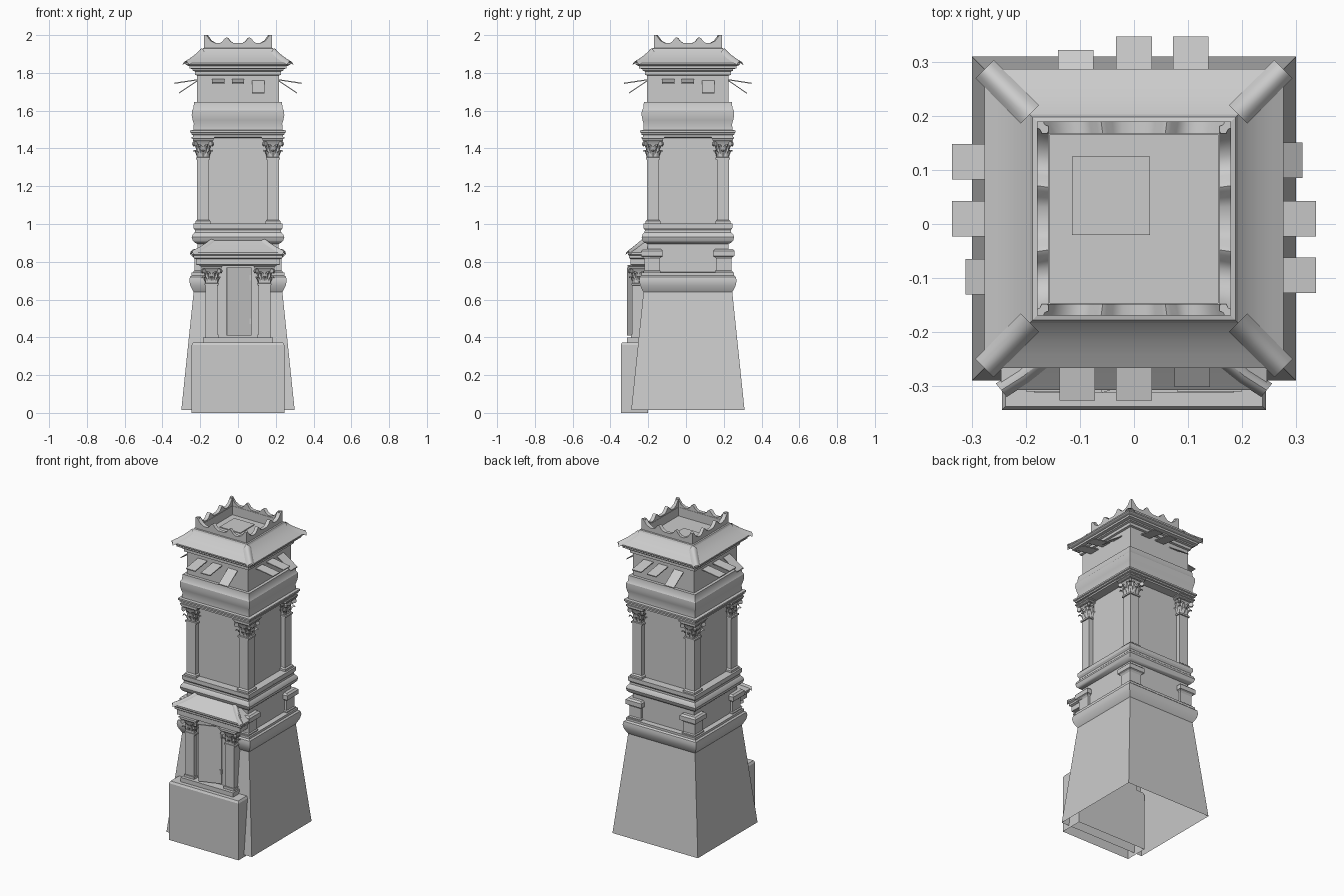
import bpy, bmesh, math
from mathutils import Matrix, Vector

if "Cube" in bpy.data.objects:
    bpy.data.objects.remove(bpy.data.objects["Cube"])

CY = 0.01  # tower axis in y


def finish(name, verts, faces, angle=None):
    me = bpy.data.meshes.new(name)
    me.from_pydata([tuple(v) for v in verts], [], faces)
    bm = bmesh.new()
    bm.from_mesh(me)
    bmesh.ops.recalc_face_normals(bm, faces=bm.faces)
    bm.to_mesh(me)
    bm.free()
    ob = bpy.data.objects.new(name, me)
    bpy.context.collection.objects.link(ob)
    if angle:
        bpy.ops.object.select_all(action='DESELECT')
        ob.select_set(True)
        bpy.context.view_layer.objects.active = ob
        bpy.ops.object.shade_smooth_by_angle(angle=math.radians(angle))
    return ob


def loft(name, rings, bottom=False, top=False, angle=None):
    """Stack of rectangles (x0, x1, y0, y1, z)."""
    v, f = [], []
    for x0, x1, y0, y1, z in rings:
        v += [(x0, y0, z), (x1, y0, z), (x1, y1, z), (x0, y1, z)]
    for i in range(len(rings) - 1):
        for j in range(4):
            k = (j + 1) % 4
            f.append((4*i + j, 4*i + k, 4*i + 4 + k, 4*i + 4 + j))
    if bottom:
        f.append((3, 2, 1, 0))
    if top:
        n = len(v) - 4
        f.append((n, n + 1, n + 2, n + 3))
    return finish(name, v, f, angle)


def tower(name, profile, x=0, y=CY, **kw):
    return loft(name, [(x - h, x + h, y - h, y + h, z) for h, z in profile], **kw)


def box(name, x0, x1, y0, y1, z0, z1):
    return loft(name, [(x0, x1, y0, y1, z0), (x0, x1, y0, y1, z1)], True, True)


def turned(ob, k):
    """Linked copy turned k quarter turns about the tower axis."""
    c = bpy.data.objects.new(ob.name, ob.data)
    bpy.context.collection.objects.link(c)
    c.matrix_world = (Matrix.Translation((0, CY, 0)) @ Matrix.Rotation(k*math.pi/2, 4, 'Z')
                      @ Matrix.Translation((0, -CY, 0)) @ ob.matrix_basis)
    return c


def ridge(name, pts, sx, sy, w):
    """Rounded hip tile strip along pts."""
    v, f, n = [], [], 7
    d = Vector((-sy, sx, 0)).normalized()
    for p in pts:
        for i in range(n):
            t = -1 + 2*i/(n - 1)
            v.append(Vector(p) + d*t*w + Vector((0, 0, 0.009 - 0.02*t*t)))
    for i in range(len(pts) - 1):
        for j in range(n - 1):
            a = i*n + j
            f.append((a, a + 1, a + n + 1, a + n))
    return finish(name, v, f, 40)


# Tower shell, bottom to top
tower('battered_base', [(.30, .015), (.235, .64)])
tower('base_moulding', [(.235, .64), (.241, .65), (.253, .675), (.258, .70), (.254, .72),
                        (.245, .728), (.245, .742), (.215, .745)], angle=30)
tower('lower_wall', [(.215, .74), (.215, .91)])
tower('middle_moulding', [(.215, .895), (.228, .90), (.24, .912), (.245, .93), (.24, .945),
                          (.229, .956), (.228, .968), (.236, .98), (.236, 1.002), (.185, 1.003)], angle=30)
tower('column_stage_wall', [(.188, 1.0), (.188, 1.465)])
tower('upper_moulding', [(.185, 1.455), (.238, 1.46), (.238, 1.47), (.246, 1.473), (.246, 1.482),
                         (.253, 1.485), (.253, 1.495), (.236, 1.498), (.234, 1.53), (.24, 1.55),
                         (.245, 1.575), (.244, 1.60), (.236, 1.612), (.233, 1.645), (.215, 1.646)], angle=30)
tower('watch_room_wall', [(.216, 1.64), (.216, 1.80)])
tower('eaves', [(.21, 1.785), (.228, 1.79), (.228, 1.808), (.24, 1.812), (.24, 1.82), (.258, 1.824),
                (.258, 1.836), (.27, 1.84), (.277, 1.845), (.277, 1.853)])
roof = [(.277, 1.853), (.252, 1.868), (.227, 1.886), (.207, 1.904), (.193, 1.92)]
tower('roof', roof, angle=30)
tower('roof_terrace', [(.193, 1.92), (.188, 1.93), (.18, 1.932), (.18, 1.95), (.156, 1.95), (.156, 1.895)], top=True)
box('roof_hatch', -.115, .03, -.02, .125, 1.89, 1.90)
for sx in (-1, 1):
    for sy in (-1, 1):
        ridge('roof_hip', [(sx*h, CY + sy*h, z) for h, z in roof], sx, sy, .024)

# Crenellated parapet: one side, turned four times
half = [(.18, 2.0), (.168, 2.0), (.158, 1.987), (.145, 1.97), (.12, 1.957), (.097, 1.957),
        (.082, 1.967), (.07, 1.983), (.061, 1.988), (.052, 1.983), (.04, 1.967), (.022, 1.957)]
line = half + [(-u, z) for u, z in reversed(half)]
v, f, n = [], [], len(line)
y0 = CY - .18
for u, z in line:
    v += [(u, y0, 1.945), (u, y0, z), (u*.95, y0 + .022, z), (u*.95, y0 + .022, 1.945)]
for i in range(n - 1):
    a = 4*i
    for j in range(4):
        k = (j + 1) % 4
        f.append((a + j, a + k, a + 4 + k, a + 4 + j))
f += [(0, 1, 2, 3), (4*n - 1, 4*n - 2, 4*n - 3, 4*n - 4)]
par = finish('parapet_side', v, f, 35)
for k in (1, 2, 3):
    turned(par, k)

# Propped shutters: two nearly level, one steep, on each side
for x, out, drop in ((-.105, .337, .02), (0, .337, .02), (.108, .312, .072)):
    ya, yb, za, zb, t, w = CY - .205, CY - out, 1.768, 1.768 - drop, .006, .033
    v = [(x + s*w, y, z - d) for s in (-1, 1)
         for y, z, d in ((ya, za, 0), (yb, zb, 0), (yb, zb, t), (ya, za, t))]
    f = [(0, 1, 2, 3), (7, 6, 5, 4)] + [(j, (j+1) % 4, 4 + (j+1) % 4, 4 + j) for j in range(4)]
    sh = finish('shutter', v, f)
    for k in (1, 2, 3):
        turned(sh, k)

# Leafy capital, local origin at bottom centre, 0.12 tall


def capital_mesh():
    v, f = [], []

    def strip(rows):
        b = len(v)
        for row in rows:
            v.extend(row)
        m = len(rows[0])
        for i in range(len(rows) - 1):
            for j in range(m - 1):
                a = b + i*m + j
                f.append((a, a + 1, a + m + 1, a + m))

    # Bell and moulded abacus
    prof = [(.03, 0), (.038, .002), (.038, .012), (.031, .014), (.031, .06), (.036, .085), (.044, .098)]
    aba = [(.05, .098), (.054, .103), (.054, .11), (.06, .113), (.06, .121), (.0, .121)]
    for p in (prof, aba):
        strip([[(h*a, h*b, z) for a, b in ((-1, -1), (1, -1), (1, 1), (-1, 1), (-1, -1))] for h, z in p])
    # Two tiers of curling leaves
    for base, count, off, rise in ((.014, 8, 0, 1.0), (.034, 8, math.pi/8, 1.25)):
        for i in range(count):
            a = off + i*math.tau/count
            r0 = min(1/max(abs(math.cos(a)), abs(math.sin(a))), 1.3)
            d, s = Vector((math.cos(a), math.sin(a), 0)), Vector((-math.sin(a), math.cos(a), 0))
            rows = []
            for r, z, w in ((.030, 0, .010), (.034, .018, .013), (.041, .032, .012),
                            (.049, .037, .008), (.051, .029, .004)):
                q = d*r*r0 + Vector((0, 0, base + z*rise))
                rows.append([q - s*w - d*.003, q + d*.002, q + s*w - d*.003])
            strip(rows)
    # Corner volutes
    for i in range(4):
        a = math.pi/4 + i*math.pi/2
        d, s = Vector((math.cos(a), math.sin(a), 0)), Vector((-math.sin(a), math.cos(a), 0))
        c = d*.062 + Vector((0, 0, .084))
        ring = [c + d*.013*math.cos(t*math.tau/10) + Vector((0, 0, .013*math.sin(t*math.tau/10)))
                for t in range(11)]
        strip([[p - s*.007 for p in ring], [p + s*.007 for p in ring]])
        for e in (-1, 1):
            b = len(v)
            v.extend(p + s*.007*e for p in ring[:10])
            f.append(tuple(range(b, b + 10)))
    return finish('capital', v, f, 35)


cap = capital_mesh()


def place_capital(x, y, z, sz=1.0):
    c = bpy.data.objects.new('capital', cap.data)
    bpy.context.collection.objects.link(c)
    c.location, c.scale = (x, y, z), (1, 1, sz)


# Corner pedestals and columns
for sx in (-1, 1):
    for sy in (-1, 1):
        x, y = sx*.185, CY + sy*.185
        tower('pedestal', [(.046, .735), (.046, .75), (.04, .755), (.04, .815), (.046, .825), (.056, .83),
                           (.056, .858), (.046, .868)], sx*.19, CY + sy*.19, top=True)
        tower('column', [(.04, 1.0), (.04, 1.015), (.032, 1.022), (.032, 1.35)], x, y)
        place_capital(x, y, 1.34)

# Entrance platform
loft('entrance_platform', [(-.245, .245, -.345, -.2, 0), (-.245, .245, -.345, -.2, .36),
                           (-.238, .238, -.338, -.2, .373)], top=True)
box('entrance_sill', -.185, .185, -.312, -.2, .37, .40)

# Porch wall, jambs, ajar door
box('porch_wall', -.17, .17, -.258, -.2, .39, .80)
for s in (-1, 1):
    box('porch_column', s*.14 - .031, s*.14 + .031, -.285, -.2, .40, .70)
    box('porch_column_base', s*.14 - .036, s*.14 + .036, -.292, -.2, .40, .415)
    place_capital(s*.14, -.25, .675, .9)
A, B = Vector((.068, -.26, .41)), Vector((-.062, -.305, .41))
th, up = Vector((.003, -.008, 0)), Vector((0, 0, .36))
quad = [A, B, B + th, A + th]
finish('door_leaf', quad + [q + up for q in quad],
       [(0, 1, 2, 3), (7, 6, 5, 4)] + [(j, (j+1) % 4, 4 + (j+1) % 4, 4 + j) for j in range(4)])
for z in (.47, .70):
    box('door_hinge', .062, .072, -.274, -.255, z, z + .03)

# Porch cornice and hipped roof
pr = [(.20, -.28, .78), (.222, -.295, .785), (.222, -.295, .815), (.235, -.302, .82), (.235, -.302, .832),
      (.246, -.308, .838), (.246, -.308, .848), (.205, -.282, .868), (.168, -.252, .892), (.135, -.222, .918)]
loft('porch_roof', [(-x, x, y, -.19, z) for x, y, z in pr], True, True, 25)
for s in (-1, 1):
    ridge('porch_hip', [(s*x, y, z) for x, y, z in pr[6:]], s, -.8, .016)

bpy.data.objects.remove(cap)
